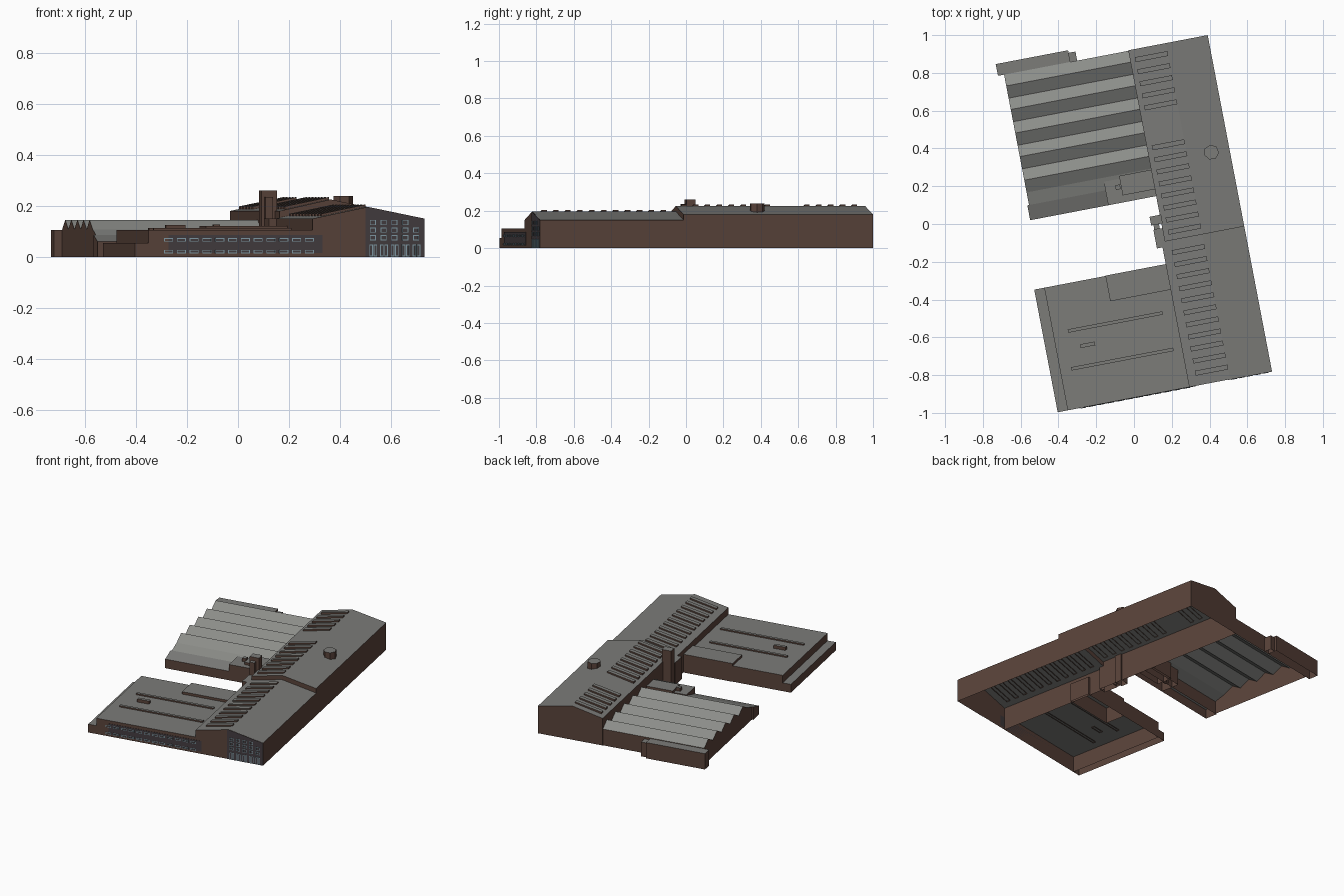
import bpy, bmesh, math
from mathutils import Matrix, Vector

if "Cube" in bpy.data.objects:
    bpy.data.objects.remove(bpy.data.objects["Cube"])

ROT = Matrix.Rotation(math.radians(10.83), 4, 'Z')   # whole site is turned


def mat(name, r, g, b):
    m = bpy.data.materials.new(name)
    m.diffuse_color = (r, g, b, 1)
    m.use_nodes = True
    m.node_tree.nodes["Principled BSDF"].inputs["Base Color"].default_value = m.diffuse_color
    return m


BRICK = mat("brick", .10, .055, .042)
ROOF = mat("roof_grey", .20, .20, .19)
SHEET = mat("roof_light", .26, .265, .25)
DARK = mat("dark_cladding", .055, .045, .05)
GLASS = mat("window_blue", .22, .33, .38)


def finish(name, bm, mats):
    me = bpy.data.meshes.new(name)
    bm.to_mesh(me)
    bm.free()
    for m in mats:
        me.materials.append(m)
    ob = bpy.data.objects.new(name, me)
    ob.matrix_world = ROT
    bpy.context.collection.objects.link(ob)
    return ob


def add_prism(bm, prof, a, b, axis='v', caps=(True, True)):
    """Extrude an open profile (first/last points at the base) between a and b;
    the underside stays open."""
    def P(p, t):
        return (p[0], t, p[1]) if axis == 'v' else (t, p[0], p[1])
    A = [bm.verts.new(P(p, a)) for p in prof]
    B = [bm.verts.new(P(p, b)) for p in prof]
    faces = [bm.faces.new((A[i], A[i + 1], B[i + 1], B[i])) for i in range(len(prof) - 1)]
    if caps[0]:
        faces.append(bm.faces.new(A))
    if caps[1]:
        faces.append(bm.faces.new(B))
    c = sum((v.co for v in A + B), Vector()) / (2 * len(A))
    for f in faces:                       # outward normals, roof = upward faces
        f.normal_update()
        up = abs(f.normal.z) > .05
        d = f.normal.z if up else f.normal.dot(f.calc_center_median() - c)
        if d < 0:
            f.normal_flip()
        f.material_index = 1 if up else 0


def prism(name, prof, a, b, axis='v', caps=(True, True), mats=(BRICK, ROOF)):
    bm = bmesh.new()
    add_prism(bm, prof, a, b, axis, caps)
    return finish(name, bm, mats)


def rect(u0, u1, z0, z1):
    return [(u0, z0), (u0, z1), (u1, z1), (u1, z0)]


def box(name, u0, u1, v0, v1, z1, z0=0, mats=(BRICK, ROOF)):
    return prism(name, rect(u0, u1, z0, z1), v0, v1, mats=mats)


# Main hall: lower south half and taller north half
RU, E = .345, .571
prism("hall_south", [(.125, 0), (.125, .15), (RU, .196), (E, .15), (E, 0)],
      -.903, -.122, caps=(True, False))
prism("hall_north", [(.143, 0), (.143, .18), (RU, .225), (E, .18), (E, 0)],
      -.122, .909, caps=(False, True))
bm = bmesh.new()
bm.faces.new([bm.verts.new((u, -.122, z)) for u, z in
              [(.143, .15), (RU, .196), (E, .15), (E, .18), (RU, .225), (.143, .18)]])
finish("hall_step_gable", bm, [BRICK])

# Raised rooflights across the west slope
bm = bmesh.new()
for v0, n, zl, zr in ((-.85, 11, .158, .193), (-.09, 8, .187, .222), (.58, 5, .187, .222)):
    for i in range(n):
        v = v0 + i * .065
        add_prism(bm, [(.17, zl - .004), (.17, zl + .011), (RU, zr + .012), (RU, zr - .004)],
                  v, v + .026)
finish("hall_rooflights", bm, [BRICK, ROOF])

# Roof ventilator on the east slope
bm = bmesh.new()
bmesh.ops.create_cone(bm, cap_ends=True, segments=7, radius1=.04, radius2=.04, depth=.06,
                      matrix=Matrix.Translation((.474, .296, .209)))
for f in bm.faces:
    f.material_index = 1 if f.normal.z > .5 else 0
finish("roof_ventilator", bm, [BRICK, ROOF])

# Tower and stair block in the yard
box("tower", .088, .15, -.025, .022, .26)
box("tower_shaft", .10, .13, -.05, -.025, .235)
box("stair_block", .095, .145, -.15, -.05, .15)

# Low front wing
box("front_wing", -.53, .126, -.903, -.242, .105)
box("front_wing_side_strip", -.584, -.53, -.903, -.242, .055)
box("front_wing_raised_roof", -.2, .14, -.378, -.240, .121)
for i, (u0, u1, v) in enumerate(((-.47, .08, -.70), (-.45, .06, -.50))):
    box(f"wing_roof_ridge_{i}", u0, u1, v, v + .018, .114, .1)
box("wing_roof_vent", -.4, -.322, -.592, -.572, .126, .1)

# Sawtooth workshop: valleys and peaks from south to north
prof = [(.203, 0), (.203, .085), (.271, .108)]
for i in range(5):
    v = .271 + i * .127
    prof += [(v + .066, .145), (v + .127, .108)]
prof[-1] = (.906, .108)
prof.append((.906, 0))
prism("sawtooth_workshop", prof, -.527, .143, 'u', caps=(True, False), mats=(BRICK, SHEET))
prism("south_shed", [(.123, 0), (.123, .06), (.203, .085), (.203, 0)], -.536, -.115, 'u')
box("link_block", -.115, .143, .123, .25, .105)
box("link_upper", -.03, .143, .16, .265, .121)
box("link_chimney", -.06, -.034, .195, .22, .128)
box("north_annex", -.56, -.17, .906, .969, .105)
box("north_annex_step", -.17, -.133, .906, .955, .095)

# Front gable dark cladding and low wing facade band
bm = bmesh.new()
add_prism(bm, [(.335, 0), (.335, .193), (RU, .195), (E, .149), (E, 0)], -.905, -.903,
          caps=(True, False))
add_prism(bm, rect(-.45, .164, .015, .085), -.905, -.903)
finish("front_cladding", bm, [DARK, DARK])

# Windows: two rows of wide ones on the wing, a grid and doors on the gable
bm = bmesh.new()


def window(u, z, w, h, t=.003):
    """Outline frame made of four thin bars."""
    for r in (rect(u, u + w, z, z + t), rect(u, u + w, z + h - t, z + h),
              rect(u, u + t, z, z + h), rect(u + w - t, u + w, z, z + h)):
        add_prism(bm, r, -.907, -.905)


for i in range(14):
    for z in (.014, .06):
        window(-.57 + i * .051, z, .036, .014) if i > 1 else None
for c in range(5):
    for z in (.065, .095, .125):
        if c < 4 or z < .12:
            window(.352 + c * .043, z, .024, .02)
    for k in range(2):
        window(.35 + c * .043 + k * .017, .002, .014, .046)
finish("front_windows", bm, [GLASS, GLASS])
